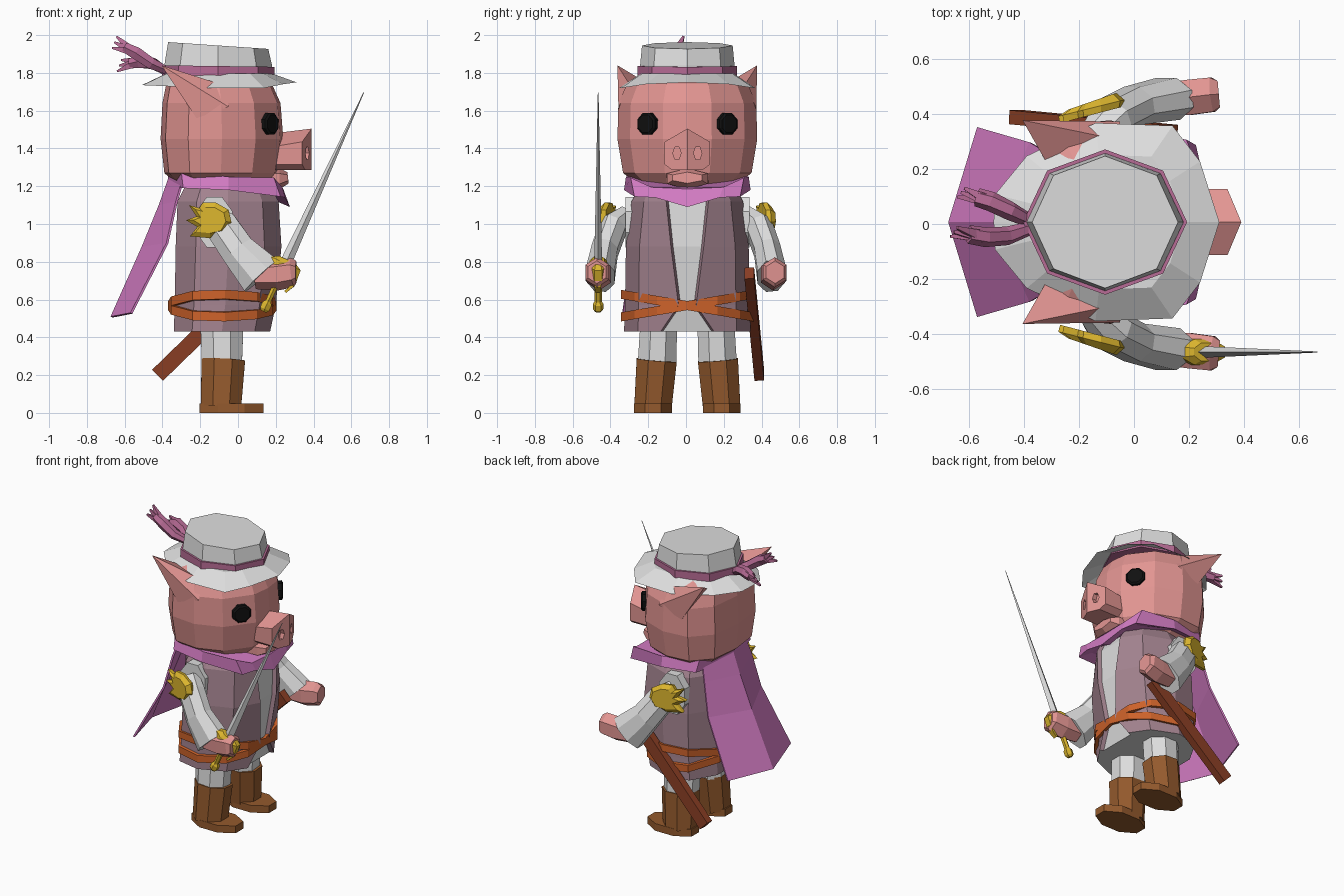
import bpy, bmesh, math
from mathutils import Vector as V

if "Cube" in bpy.data.objects:
    bpy.data.objects.remove(bpy.data.objects["Cube"])


def material(name, r, g, b):
    m = bpy.data.materials.new(name)
    lin = [((c / 255 + 0.055) / 1.055) ** 2.4 for c in (r, g, b)]
    m.diffuse_color = (*lin, 1)
    m.use_nodes = True
    m.node_tree.nodes["Principled BSDF"].inputs["Base Color"].default_value = m.diffuse_color
    return m


WHITE = material("light_grey", 222, 222, 222)
SKIN = material("skin_pink", 226, 149, 146)
BAND = material("dusty_pink", 184, 108, 150)
CLOTH = material("cape_purple", 212, 124, 196)
COAT = material("coat_mauve", 162, 130, 142)
GOLD = material("gold", 220, 182, 46)
BELT = material("belt_orange", 205, 98, 42)
BOOT = material("boot_brown", 148, 90, 45)
SHEATH = material("sheath_brown", 138, 62, 36)
BLACK = material("black", 16, 16, 16)


def mesh(name, verts, faces, mats, ids=None):
    me = bpy.data.meshes.new(name)
    me.from_pydata([tuple(v) for v in verts], [], faces)
    for m in mats:
        me.materials.append(m)
    if ids:
        for p, i in zip(me.polygons, ids):
            p.material_index = i
    bm = bmesh.new()
    bm.from_mesh(me)
    bmesh.ops.recalc_face_normals(bm, faces=bm.faces[:])
    bm.to_mesh(me)
    bm.free()
    ob = bpy.data.objects.new(name, me)
    bpy.context.collection.objects.link(ob)
    return ob


def loft(name, rings, *mats, caps=(True, True), rule=None, extra=()):
    """Skin equal-length rings; rule(level, side) gives the material slot."""
    n, faces, ids = len(rings[0]), [], []
    for k in range(len(rings) - 1):
        for i in range(n):
            j = (i + 1) % n
            faces.append((k * n + i, k * n + j, k * n + n + j, k * n + n + i))
            ids.append(rule(k, i) if rule else 0)
    for on, k in zip(caps, (0, len(rings) - 1)):
        if on:
            faces.append(tuple(range(k * n, k * n + n)))
            ids.append(rule(-1, k) if rule else 0)
    faces += extra
    ids += [0] * len(extra)
    return mesh(name, [p for r in rings for p in r], faces, mats, ids)


def tube(name, path, radii, mat, n=8, side=(0, 1, 0), turn=0.5):
    """Tapered bar along a path; radii are (across, along side)."""
    path, rings = [V(p) for p in path], []
    for k, p in enumerate(path):
        t = (path[min(k + 1, len(path) - 1)] - path[max(k - 1, 0)]).normalized()
        u = V(side).cross(t).normalized()
        v = t.cross(u)
        a, b = radii[k]
        angs = [(i + turn) * math.tau / n for i in range(n)]
        rings.append([p + u * a * math.cos(w) + v * b * math.sin(w) for w in angs])
    return loft(name, rings, mat)


def both(half):
    """Mirror a half outline in y, no points on the axis."""
    return [V(p) for p in half] + [V((p[0], -p[1], p[2])) for p in reversed(half)]


def around(full):
    """Mirror an outline starting and ending on the axis."""
    return [V(p) for p in full] + [V((p[0], -p[1], p[2])) for p in full[-2:0:-1]]


# head
HEAD = [(1, 0), (.95, .35), (.55, .82), (0, 1), (-.55, .95), (-.92, .6), (-1, 0)]
rings = []
for z, xf, xb, w in [(1.19, .15, -.30, .24), (1.27, .21, -.39, .34), (1.45, .24, -.41, .37),
                     (1.64, .225, -.40, .365), (1.74, .18, -.38, .32), (1.79, .10, -.30, .22)]:
    c, h = (xf + xb) / 2, (xf - xb) / 2
    rings.append(around([(c + a * h, b * w, z) for a, b in HEAD]))
loft("head", rings, SKIN)

# snout with cut nostrils, and chin
SN = [(0, 1.505), (.12, 1.435), (.12, 1.315), (.08, 1.285), (0, 1.285), (-.08, 1.285), (-.12, 1.315), (-.12, 1.435)]
snout = loft("snout", [[V((.19, y, z - .025 * (z > 1.4))) for y, z in SN],
                       [V((.39 - .42 * abs(y), y, z)) for y, z in SN]], SKIN,
             caps=(True, False), extra=[(8, 9, 10, 11, 12), (8, 12, 13, 14, 15)])
for s in (1, -1):
    cut = tube("nostril_cutter", [(.345, s * .055, 1.375), (.45, s * .055, 1.375)],
               [(.038, .022)] * 2, SKIN, 6)
    cut.hide_render = True
    cut.hide_set(True)
    b = snout.modifiers.new("nostril", "BOOLEAN")
    b.operation, b.object, b.solver = "DIFFERENCE", cut, "EXACT"
tube("chin", [(.12, 0, 1.24), (.22, 0, 1.24), (.265, 0, 1.245)], [(.055, .13), (.055, .125), (.03, .09)], SKIN, 6, turn=0)

for s in (1, -1):
    # eye
    c, nrm = V((.167, s * .209, 1.53)), V((.8, s * .6, 0))
    tube("eye", [c - nrm * .012, c + nrm * .014, c + nrm * .022],
         [(.064, .062), (.064, .062), (.052, .05)], BLACK, 8, (0, 0, 1))
    # ear
    mesh("ear", [(-.22, s * .355, 1.56), (-.05, s * .365, 1.62), (-.06, s * .30, 1.73),
                 (-.32, s * .22, 1.75), (-.405, s * .37, 1.84)],
         [(0, 1, 4), (1, 2, 4), (2, 3, 4), (3, 0, 4), (0, 1, 2, 3)], [SKIN])

# hat: brim, band and crown
BRIM = [(.31, 0, 1.75), (.24, .22, 1.74), (.14, .35, 1.72), (-.14, .36, 1.72),
        (-.39, .24, 1.73), (-.505, .1, 1.735), (-.51, 0, 1.735)]
outer = around(BRIM)
inner = [V((-.1 + (p.x + .1) * .68, p.y * .68, 1.797)) for p in outer]
loft("hat_brim", [outer, inner], WHITE, caps=(False, True))


def octagon(rx, ry, z, tilt=0):
    return [V((-.105 + rx * math.cos(a), ry * math.sin(a), z - tilt * math.cos(a)))
            for a in [i * math.tau / 8 for i in range(8)]]


loft("hat_band", [octagon(.298, .264, 1.785), octagon(.298, .264, 1.836, .004)], BAND)
loft("hat_crown", [octagon(.285, .25, 1.79), octagon(.285, .25, 1.84),
                   octagon(.265, .24, 1.945, .018)], WHITE)

# hat tassels with split ends
for path in ([(-.37, -.02, 1.81), (-.46, -.05, 1.85), (-.54, -.055, 1.905), (-.60, -.045, 1.935)],
             [(-.37, .0, 1.80), (-.45, .04, 1.85), (-.52, .075, 1.86), (-.57, .09, 1.85)]):
    tube("hat_tassel", path, [(.022, .024), (.034, .034), (.038, .036), (.03, .034)], BAND, 6)
    e, d = V(path[-1]), (V(path[-1]) - V(path[-2])).normalized()
    for k in (-1, 0, 1):
        tube("tassel_tip", [e - d * .05, e + d * .062 + V((k * .012, k * .016, k * .03))],
             [(.034, .03), (.007, .007)], BAND, 4)

# coat with open front showing the shirt
rings = []
for z, xf, xb, w, p in [(.43, .17, -.34, .335, .13), (.57, .20, -.335, .33, .035), (.88, .23, -.33, .325, .075),
                        (1.12, .215, -.32, .295, .10), (1.2, .17, -.28, .25, .11)]:
    c, h = (xf + xb) / 2, (xf - xb) / 2
    rest = [(c + .68 * h, .78 * w, z), (c, w, z), (c - .62 * h, .9 * w, z), (xb, .4 * w, z)]
    rings.append(both([(xf - .025, p, z), (xf, p + .012, z)] + rest))
loft("coat", rings, COAT, WHITE,
     rule=lambda k, i: 1 if (k == -1 and i == 0) or (k >= 0 and i == 11) else 0)

# crossed belts
BELT_XY = [(.205, 0), (.185, .16), (.10, .28), (-.07, .35), (-.24, .315), (-.355, .14), (-.37, 0)]
for s in (1, -1):
    def band(f, dz):
        return around([(-.08 + (x + .08) * f, y * f, .568 + dz) for x, y in BELT_XY])
    rings = [band(f, dz) for f, dz in ((.93, -.024), (1, -.024), (1, .024), (.93, .024), (.93, -.024))]
    for r in rings:
        for p in r:
            p.z += s * .17 * p.y
    loft("belt", rings, BELT, caps=(False, False))

# scarf collar
low = around([(.275, 0, 1.09), (.25, .17, 1.14), (.225, .28, 1.145), (-.05, .335, 1.18), (-.29, .30, 1.19), (-.37, 0, 1.19)])
top = around([(.24, 0, 1.185), (.235, .19, 1.195), (.19, .30, 1.245), (-.05, .325, 1.25), (-.3, .27, 1.275), (-.37, 0, 1.285)])
under = [V((-.08 + (p.x + .08) * .8, p.y * .8, p.z + .03)) for p in low]
loft("scarf", [under, low, top], CLOTH)

# cape, folded along its centre line
verts = []
for z, xo, xi, w in [(1.26, -.29, -.37, .23), (1.12, -.33, -.42, .26), (.9, -.38, -.51, .29), (.53, -.57, -.675, .345)]:
    verts += [(xo, -w, z), (xi, 0, z - .02), (xo, w, z)]
cape = mesh("cape", verts, [(r * 3 + c, r * 3 + c + 1, r * 3 + c + 4, r * 3 + c + 3)
                            for r in range(3) for c in range(2)], [CLOTH])
cape.modifiers.new("thickness", "SOLIDIFY").thickness = .012

PAD = [(-.26, 1.10), (-.205, 1.085), (-.185, 1.115), (-.12, 1.115), (-.05, 1.075), (-.035, 1.01),
       (-.07, .945), (-.15, .925), (-.255, .935), (-.215, .985), (-.275, 1.02), (-.22, 1.04)]
for s in (1, -1):
    # sleeve, armhole and hand
    tube("armhole", [(-.125, s * .25, 1.01), (-.125, s * .328, 1.01)], [(.145, .105)] * 2, WHITE, 8, (1, 0, 0))
    tube("sleeve", [(-.14, s * .32, 1.03), (-.085, s * .385, .985), (.0, s * .43, .86), (.125, s * .455, .725)],
         [(.075, .06), (.095, .078), (.10, .075), (.13, .083)], WHITE)
    tube("hand", [(.09, s * .452, .725), (.2, s * .46, .732), (.285, s * .47, .745), (.308, s * .472, .745)],
         [(.07, .065), (.085, .074), (.08, .072), (.06, .055)], SKIN, 6, turn=0)
    # shoulder guard
    pad = [[V((-.14 + (x + .14) * f, s * (.415 + .25 * (x + .14) + dy), 1.02 + (z - 1.02) * f)) for x, z in PAD]
           for f, dy in ((.95, -.015), (1, .01), (.72, .035))]
    loft("shoulder_guard", pad, GOLD)
    # trouser leg
    tube("trouser_leg", [(-.085, s * .16, .27), (-.085, s * .15, .50)], [(.115, .11), (.125, .105)], WHITE)
    # boot
    tube("boot_shaft", [(-.09, s * .182, .03), (-.078, s * .162, .28)], [(.115, .107), (.125, .115)], BOOT)
    tube("boot_foot", [(-.035, s * .182, 0), (-.035, s * .182, .05)], [(.183, .108)] * 2, BOOT)

# sheath
tube("sheath", [(.13, .335, .74), (-.425, .388, .20)], [(.058, .036)] * 2, SHEATH, 4)

# sword
D = V((.416, 0, .909))
G = V((.235, -.465, .755))


def along(*ts):
    return [G + D * t for t in ts]


tube("sword_blade", along(0, .08, 1.035), [(.03, .02), (.03, .02), (.002, .002)], WHITE, 4, turn=0)
tube("sword_guard", along(-.05, -.02, .04, .062), [(.07, .04), (.10, .052), (.095, .05), (.05, .035)], GOLD)
tube("knuckle_guard", [(.315, -.465, .76), (.285, -.467, .67), (.25, -.467, .64)], [(.012, .03), (.012, .025), (.01, .018)], GOLD, 4)
tube("sword_grip", along(-.20, 0), [(.017, .02)] * 2, GOLD, 6)
tube("sword_pommel", along(-.24, -.225, -.195, -.18), [(.018, .018), (.03, .028), (.03, .028), (.018, .018)], GOLD, 6)

# the body sits a hair to the left of the axis
for ob in bpy.data.objects:
    if ob.name.split(".")[0] not in ("sleeve", "hand", "shoulder_guard", "sheath", "knuckle_guard") and "sword" not in ob.name:
        ob.location.y = .007
